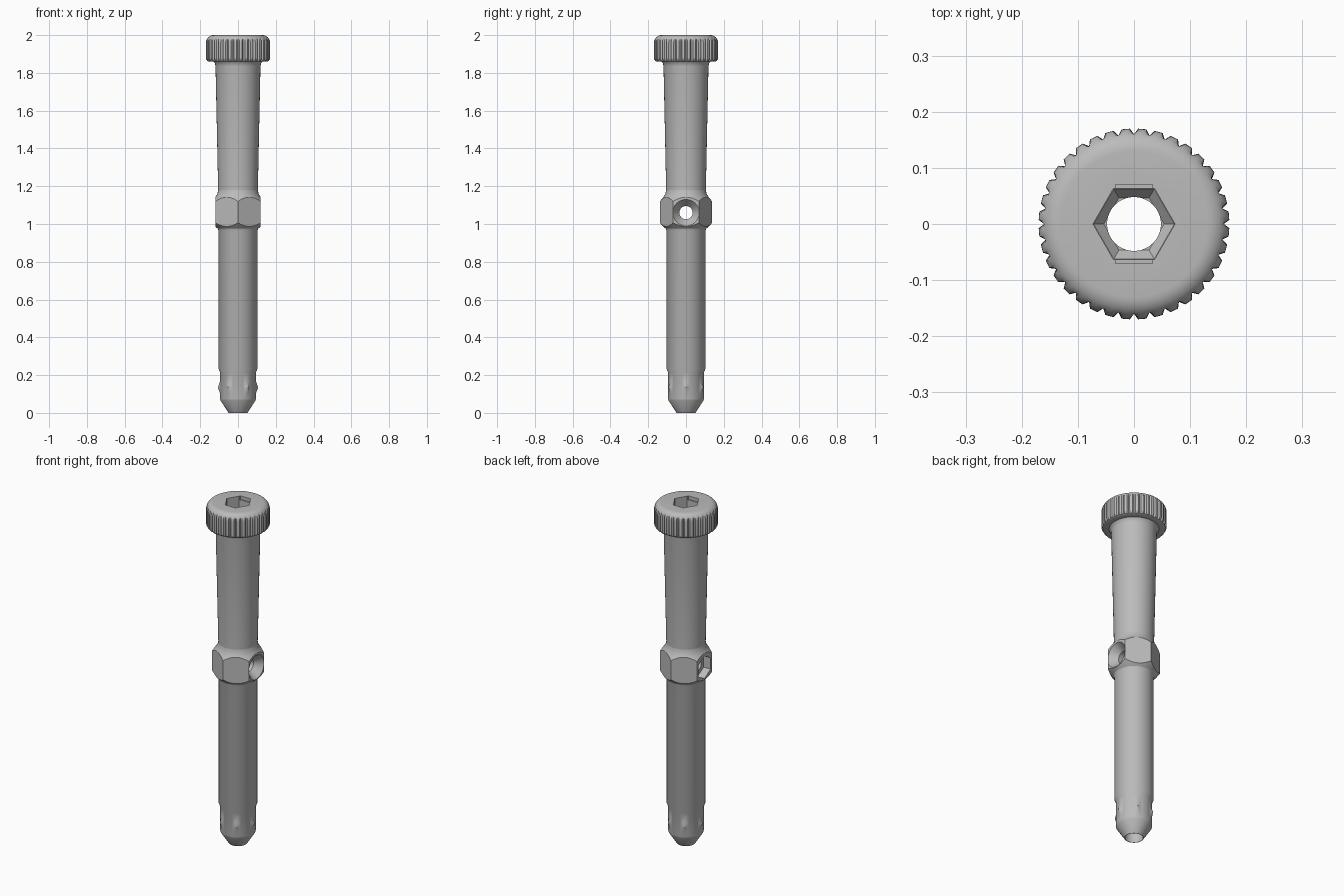
import bpy, bmesh, math
from mathutils import Matrix

cube = bpy.data.objects.get("Cube")
if cube:
    bpy.data.objects.remove(cube, do_unlink=True)

steel = bpy.data.materials.new("grey_steel")
steel.use_nodes = True
GREY = (0.5, 0.5, 0.5, 1)
steel.diffuse_color = GREY
steel.node_tree.nodes["Principled BSDF"].inputs["Base Color"].default_value = GREY

BORE = 0.048
COLLAR_Z = 1.06


def add(name, bm):
    bmesh.ops.recalc_face_normals(bm, faces=bm.faces)
    mesh = bpy.data.meshes.new(name)
    bm.to_mesh(mesh)
    bm.free()
    mesh.materials.append(steel)
    ob = bpy.data.objects.new(name, mesh)
    bpy.context.collection.objects.link(ob)
    return ob


def lathe(name, profile, angles, limit=lambda i: 9):
    """Spin (radius, z) points around z; limit caps the radius per column."""
    bm = bmesh.new()
    rings = [[bm.verts.new((min(r, limit(i)) * math.cos(a), min(r, limit(i)) * math.sin(a), z))
              for i, a in enumerate(angles)] for r, z in profile]
    n = len(angles)
    for low, high in zip(rings, rings[1:]):
        for i in range(n):
            j = (i + 1) % n
            bm.faces.new((low[i], low[j], high[j], high[i]))
    bm.faces.new(rings[0])
    bm.faces.new(rings[-1])
    return add(name, bm)


def circle(n, start=0):
    return [start + math.tau * i / n for i in range(n)]


def along_x(ob):
    ob.data.transform(Matrix.Translation((0, 0, COLLAR_Z)) @ Matrix.Rotation(math.pi / 2, 4, "Y"))
    return ob


def box(name, size, centre):
    bm = bmesh.new()
    bmesh.ops.create_cube(bm, size=1, matrix=Matrix.Translation(centre) @ Matrix.Diagonal((*size, 1)))
    return add(name, bm)


def combine(ob, other, operation):
    mod = ob.modifiers.new(operation.lower(), "BOOLEAN")
    mod.operation, mod.solver, mod.object = operation, "EXACT", other
    bpy.context.view_layer.objects.active = ob
    bpy.ops.object.modifier_apply(modifier=mod.name)


ROUND = circle(64)

# Lower shaft with pilot tip
lower = lathe("lower_shaft", [(0.05, 0), (0.093, 0.066), (0.095, 0.075), (0.095, 0.215),
                              (0.103, 0.235), (0.103, 0.965), (0.107, 0.975)], ROUND)

# Ring of pointed detents around the tip
for k in range(6):
    bump = lathe("detent", [(0.052, 0.07), (0.0005, 0.106)], circle(24))
    bump.data.transform(Matrix.Translation((0, 0, 0.135)) @ Matrix.Rotation(math.tau * k / 6, 4, "Z")
                        @ Matrix.Diagonal((1, 1, 2, 1)) @ Matrix.Rotation(math.pi / 2, 4, "Y"))
    combine(lower, bump, "UNION")
    bpy.data.objects.remove(bump)

# Hexagonal collar with turned chamfers
collar = lathe("hex_collar", [(0.1386, 0.9), (0.1386, 1.3)], circle(6, math.pi / 6))
turned = lathe("collar_chamfer", [(0.107, 0.975), (0.12, 0.987), (0.142, 1.01), (0.142, 1.115),
                                  (0.12, 1.142), (0.109, 1.16), (0.105, 1.18)], ROUND)
combine(collar, turned, "INTERSECT")

# Tapered upper shaft
upper = lathe("upper_shaft", [(0.105, 1.18), (0.119, 1.835), (0.122, 1.85), (0.13, 1.86)], ROUND)

# Knurled cap head with rounded rims
TEETH = 36
columns = [math.pi / 2 + math.tau * (t + f) / TEETH for t in range(TEETH) for f in (0, 0.25, 0.5, 0.75)]
dome = [(0.13 + 0.04 * math.cos(a), 1.96 + 0.04 * math.sin(a))
        for a in [math.pi / 2 * i / 8 for i in range(9)]]
head = lathe("knurled_head", [(0.13, 1.86), (0.155, 1.86), (0.164, 1.864), (0.17, 1.875)] + dome,
             columns, lambda i: 0.16 if i % 4 == 0 else 0.17)

# Cutters: through bore, hex key socket, cross hole, countersink, nut pocket
bore = lathe("bore_cutter", [(BORE, -0.1), (BORE, 2.1)], circle(48))
socket = lathe("socket_cutter", [(0.073, 1.88), (0.073, 2.1)], circle(6))
floor = lathe("socket_floor_cutter", [(0.04, 1.845), (0.073, 1.881)], circle(6))
slots = box("socket_slot_cutter", (0.066, 0.14, 0.2), (0, 0, 2.08))
cross = along_x(lathe("cross_hole_cutter", [(0.035, -0.2), (0.035, 0.2)], circle(40)))
sink = along_x(lathe("countersink_cutter", [(0.03, 0.07), (0.07, 0.12), (0.078, 0.13)], circle(48)))
pocket = along_x(lathe("nut_pocket_cutter", [(0.066, -0.2), (0.066, -0.075)], circle(6)))

cuts = {lower: [bore], collar: [bore, cross, sink, pocket], upper: [bore],
        head: [bore, socket, floor, slots]}
for part, cutters in cuts.items():
    for cutter in cutters:
        combine(part, cutter, "DIFFERENCE")
for helper in (turned, bore, socket, floor, slots, cross, sink, pocket):
    bpy.data.objects.remove(helper)

# Smooth shading with crisp edges
for part in cuts:
    bpy.ops.object.select_all(action="DESELECT")
    part.select_set(True)
    bpy.context.view_layer.objects.active = part
    bpy.ops.object.shade_smooth_by_angle(angle=math.radians(28))
